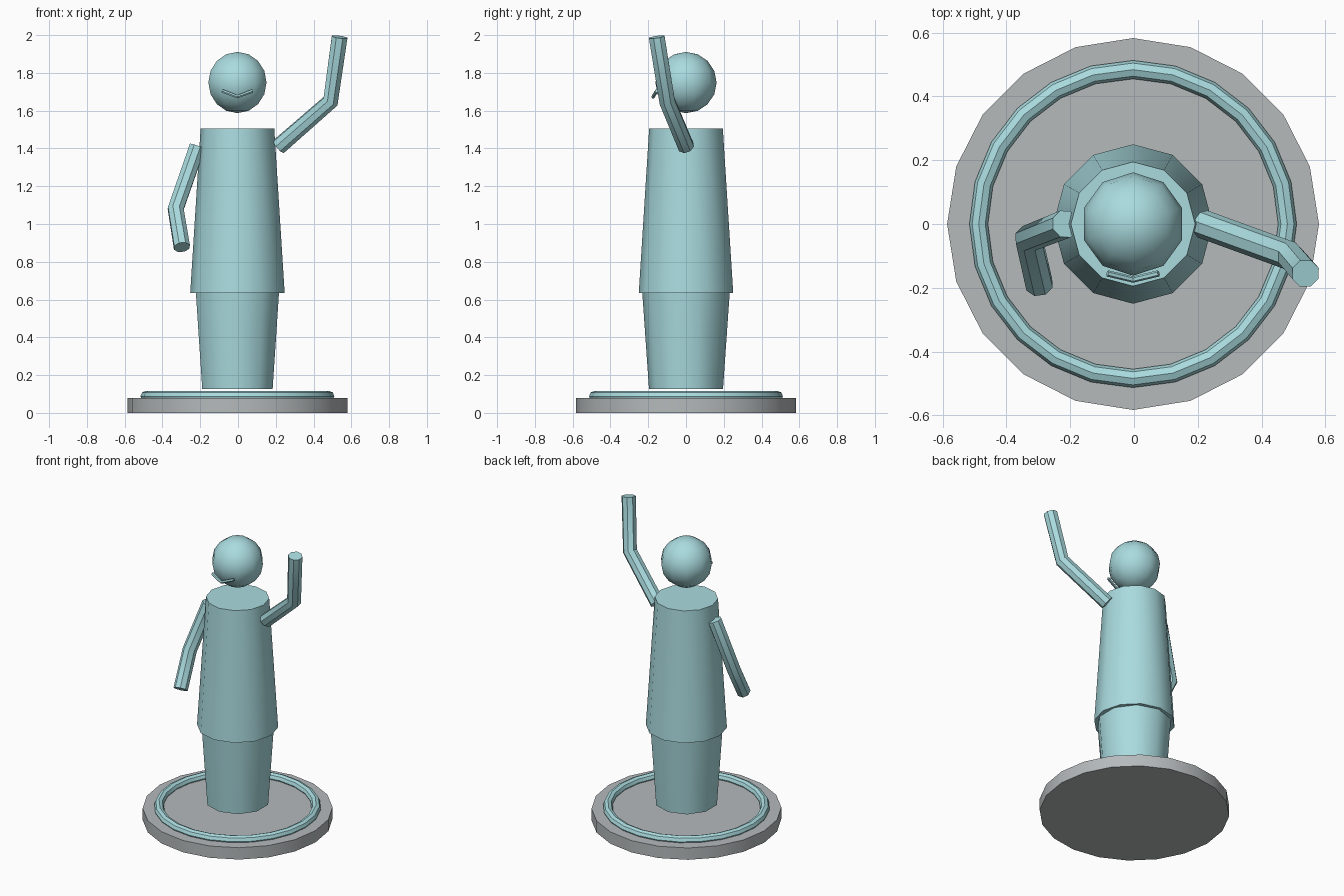
import bpy
import math

if "Cube" in bpy.data.objects:
    bpy.data.objects.remove(bpy.data.objects["Cube"], do_unlink=True)

CX = -0.003  # shared axis of the figure and the base


def material(name, rgb):
    mat = bpy.data.materials.new(name)
    mat.use_nodes = True
    colour = (*rgb, 1)
    mat.diffuse_color = colour
    mat.node_tree.nodes["Principled BSDF"].inputs["Base Color"].default_value = colour
    return mat


TEAL = material("pale teal", (0.40, 0.71, 0.74))
GREY = material("stone grey", (0.46, 0.49, 0.50))


def finish(name, mat):
    """Name, colour and smooth the active object."""
    obj = bpy.context.object
    obj.name = name
    obj.data.materials.clear()
    obj.data.materials.append(mat)
    bpy.ops.object.shade_smooth_by_angle(angle=math.radians(40))
    return obj


def frustum(name, sides, r_low, r_high, z_low, z_high, mat):
    bpy.ops.mesh.primitive_cone_add(
        vertices=sides, radius1=r_low, radius2=r_high, depth=z_high - z_low,
        location=(CX, 0, (z_low + z_high) / 2))
    return finish(name, mat)


def tube(name, points, radius, bevel_steps):
    """Capped round tube along a bent path."""
    curve = bpy.data.curves.new(name, "CURVE")
    curve.dimensions = "3D"
    curve.bevel_depth = radius
    curve.bevel_resolution = bevel_steps
    curve.use_fill_caps = True
    spline = curve.splines.new("POLY")
    spline.points.add(len(points) - 1)
    for target, co in zip(spline.points, points):
        target.co = (*co, 1)
    obj = bpy.data.objects.new(name, curve)
    bpy.context.collection.objects.link(obj)
    bpy.ops.object.select_all(action="DESELECT")
    obj.select_set(True)
    bpy.context.view_layer.objects.active = obj
    bpy.ops.object.convert(target="MESH")
    return finish(name, TEAL)


# Round base with a raised ring
frustum("base_disc", 20, 0.583, 0.583, 0, 0.08, GREY)
bpy.ops.mesh.primitive_torus_add(
    major_segments=24, minor_segments=8, major_radius=0.484, minor_radius=0.029,
    location=(CX, 0, 0.088))
finish("base_ring", TEAL)

# Body
frustum("legs", 10, 0.196, 0.232, 0.127, 0.645, TEAL)
frustum("torso", 12, 0.25, 0.195, 0.635, 1.505, TEAL)

# Head and smile
bpy.ops.mesh.primitive_uv_sphere_add(
    segments=10, ring_count=8, radius=0.162, location=(CX, 0, 1.749))
finish("head", TEAL)
tube("mouth", [(CX - 0.08, -0.155, 1.704), (CX, -0.174, 1.674),
               (CX + 0.08, -0.155, 1.704)], 0.01, 1)

# Arms: left one raised, right one hanging and bent forward
tube("left_arm", [(0.215, 0, 1.41), (0.49, -0.1, 1.65), (0.538, -0.155, 1.99)], 0.045, 2)
tube("right_arm", [(-0.215, 0, 1.41), (-0.33, -0.045, 1.08), (-0.297, -0.19, 0.877)], 0.045, 2)
